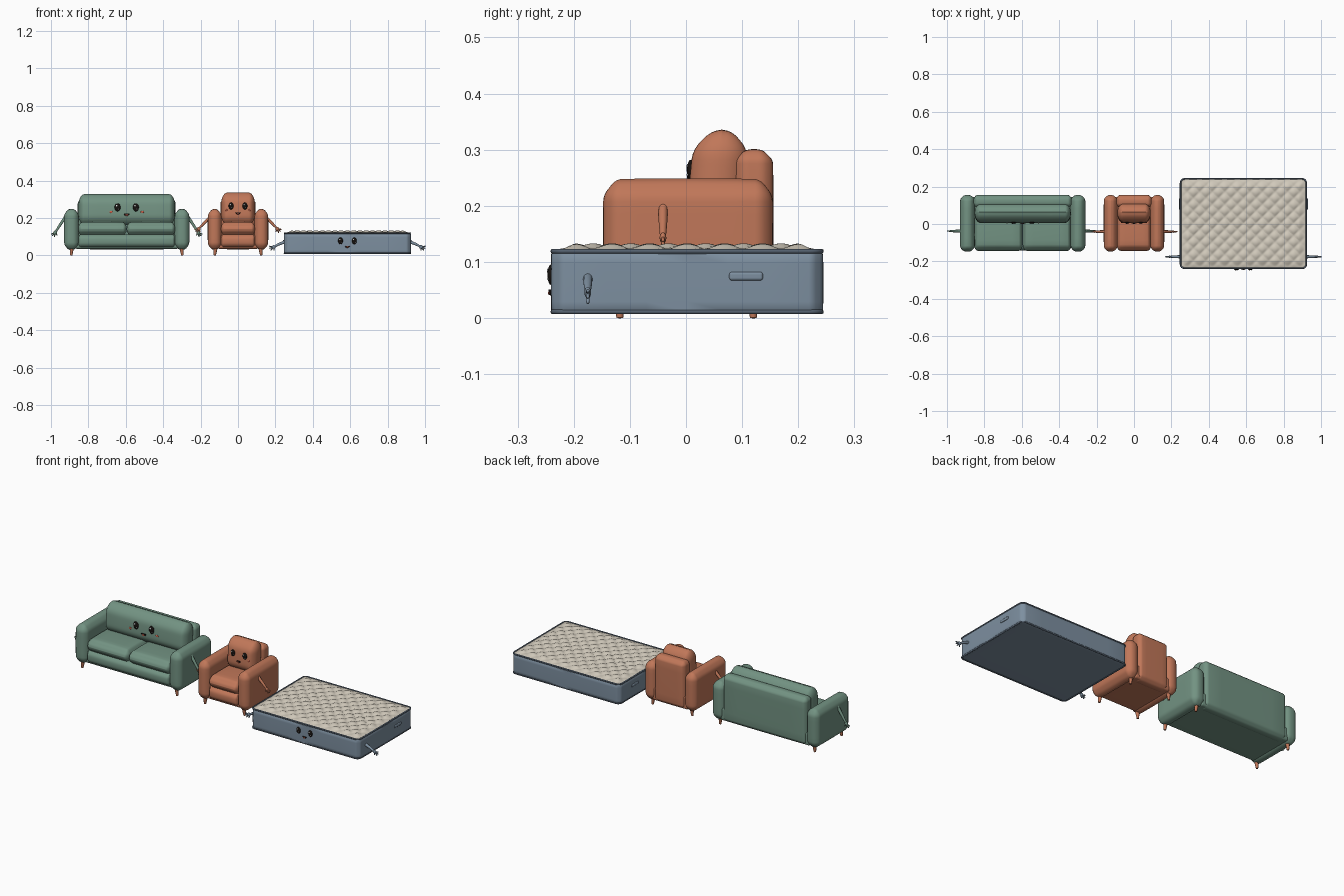
import bpy, bmesh, math
from mathutils import Vector
from mathutils.bvhtree import BVHTree

cube = bpy.data.objects.get("Cube")
if cube:
    bpy.data.objects.remove(cube, do_unlink=True)


def material(name, *rgb):
    m = bpy.data.materials.new(name)
    m.use_nodes = True
    m.diffuse_color = (*rgb, 1)
    m.node_tree.nodes["Principled BSDF"].inputs["Base Color"].default_value = (*rgb, 1)
    return m


GREEN = material("sage green fabric", 0.17, 0.29, 0.225)
ORANGE = material("terracotta fabric", 0.53, 0.185, 0.1)
BLUE = material("slate blue fabric", 0.205, 0.275, 0.35)
PIPING = material("dark blue piping", 0.09, 0.12, 0.16)
CREAM = material("cream quilt", 0.64, 0.59, 0.5)
BLACK = material("black", 0.008, 0.006, 0.005)
WHITE = material("white", 0.9, 0.9, 0.9)
PINK = material("coral", 0.6, 0.12, 0.07)


def finish(name, bm, mat):
    bmesh.ops.recalc_face_normals(bm, faces=bm.faces)
    me = bpy.data.meshes.new(name)
    bm.to_mesh(me)
    bm.free()
    me.materials.append(mat)
    ob = bpy.data.objects.new(name, me)
    bpy.context.collection.objects.link(ob)
    bpy.ops.object.select_all(action="DESELECT")
    ob.select_set(True)
    bpy.context.view_layer.objects.active = ob
    bpy.ops.object.shade_smooth_by_angle(angle=math.radians(50))
    return ob


def soft_box(name, lo, hi, radius, mat, puff=(0, 0, 0), lean=0.0):
    """Box with elliptical rounded edges, swollen faces and a backward lean."""
    bm = bmesh.new()
    bmesh.ops.create_cube(bm, size=2)
    bmesh.ops.subdivide_edges(bm, edges=bm.edges[:], cuts=13, use_grid_fill=True)
    lo, hi = Vector(lo), Vector(hi)
    mid, half = (lo + hi) / 2, (hi - lo) / 2
    for v in bm.verts:
        c, core, out = v.co.copy(), Vector(), Vector()
        rad = [min(radius[a], half[a] * 0.97) for a in range(3)]
        for a in range(3):
            k, s = round(abs(c[a]) * 7), math.copysign(1, c[a])
            core[a] = s * (half[a] - rad[a]) * min(k / 3, 1)
            out[a] = s * math.tan(max(k - 3, 0) / 4 * math.pi / 4)
        out.normalize()
        for a in range(3):
            b, d = c[(a + 1) % 3], c[(a + 2) % 3]
            v.co[a] = mid[a] + core[a] + out[a] * rad[a] + c[a] * puff[a] * (1 - b * b) * (1 - d * d)
        v.co.y += lean * (v.co.z - hi.z)
    return finish(name, bm, mat)


def loft(bm, points, radii, closed=False, sides=10):
    """Round tube through the points."""
    pts = [Vector(p) for p in points]
    n, rings = len(pts), []
    for i, p in enumerate(pts):
        a, b = (pts[i - 1], pts[(i + 1) % n]) if closed else (pts[max(i - 1, 0)], pts[min(i + 1, n - 1)])
        t = (b - a).normalized()
        side = t.cross(Vector((0, 0, 1)) if abs(t.z) < 0.95 else Vector((0, 1, 0))).normalized()
        up = side.cross(t)
        angles = [math.tau * j / sides for j in range(sides)]
        rings.append([bm.verts.new(p + radii[i] * (side * math.cos(w) + up * math.sin(w))) for w in angles])
    for i in range(n if closed else n - 1):
        r, q = rings[i], rings[(i + 1) % n]
        for j in range(sides):
            k = (j + 1) % sides
            bm.faces.new((r[j], r[k], q[k], q[j]))
    if not closed:
        bm.faces.new(rings[0])
        bm.faces.new(rings[-1])


def ball(bm, centre, size):
    made = bmesh.ops.create_uvsphere(bm, u_segments=16, v_segments=10, radius=1)["verts"]
    for v in made:
        v.co = Vector(centre) + Vector([v.co[a] * size[a] for a in range(3)])
    return made


def limbs(owner, cx, y, path, mat):
    """Mirrored pair of thin arms with spread hands; path is (x offset, z)."""
    for side, s in (("left", 1), ("right", -1)):
        bm = bmesh.new()
        pts = [Vector((cx + s * x, y, z)) for x, z in path]
        loft(bm, pts, [0.0085, 0.0075, 0.0055])
        ball(bm, pts[0], (0.009, 0.009, 0.009))
        d = (pts[2] - pts[1]).normalized()
        palm = pts[2] + d * 0.006
        ball(bm, palm, (0.01, 0.006, 0.01))
        for deg in (-65, -22, 8, 36):
            w = math.radians(deg) * s
            f = Vector((d.x * math.cos(w) - d.z * math.sin(w), 0, d.x * math.sin(w) + d.z * math.cos(w)))
            tip = palm + f * (0.017 if deg == -65 else 0.022)
            loft(bm, [palm, tip], [0.004, 0.003], sides=8)
            ball(bm, tip, (0.003, 0.003, 0.003))
        finish(f"{owner}_{side}_limb", bm, mat)


def face(owner, target, cx, z, gap, eye_w, eye_h, drop, cheeks=True):
    """Eyes, highlights, mouth and cheeks resting on the front of the target."""
    tree = BVHTree.FromPolygons([v.co for v in target.data.vertices],
                                [p.vertices[:] for p in target.data.polygons])

    def spot(x, h):
        return tree.ray_cast(Vector((x, -2, h)), Vector((0, 1, 0)))[0]

    eyes, shine, blush, mouth = (bmesh.new() for _ in range(4))
    for s in (-1, 1):
        p = spot(cx + s * gap, z)
        ball(eyes, p, (eye_w, 0.006, eye_h))
        for dx, dz, r in ((-0.3, 0.4, 0.3), (0.35, -0.4, 0.16)):
            ball(shine, p + Vector((eye_w * dx, -0.005, eye_h * dz)), (eye_w * r, 0.002, eye_w * r))
        if cheeks:
            ball(blush, spot(cx + s * gap * 1.7, z - eye_h * 1.1), (eye_w * 0.55, 0.002, eye_w * 0.35))
    p = spot(cx, z - drop)
    for v in ball(mouth, p, (eye_w, 0.004, eye_w * 0.85)):
        v.co.z = min(v.co.z, p.z)
    ball(blush, p + Vector((0, -0.003, -eye_w * 0.5)), (eye_w * 0.5, 0.002, eye_w * 0.26))
    for part, bm, mat in (("eyes", eyes, BLACK), ("eye_highlights", shine, WHITE),
                          ("cheeks_and_tongue", blush, PINK), ("mouth", mouth, BLACK)):
        finish(f"{owner}_{part}", bm, mat)


def seat(owner, cx, half, inner, top, cushions, mat):
    """Upholstered seat: base, rail, cushions, back, arms and legs."""
    x0, x1 = cx - inner, cx + inner
    soft_box(owner + "_base", (x0 - 0.02, -0.125, 0.035), (x1 + 0.02, 0.145, 0.11), (0.012,) * 3, mat)
    soft_box(owner + "_front_rail", (x0, -0.138, 0.042), (x1, -0.06, 0.112), (0.015, 0.025, 0.025), mat, (0, 0.004, 0))
    w = 2 * inner / cushions
    for i in range(cushions):
        soft_box(f"{owner}_seat_cushion_{i + 1}", (x0 + i * w, -0.14, 0.112), (x0 + (i + 1) * w, 0.06, 0.17),
                 (0.02, 0.03, 0.026), mat, (0, 0.004, 0.01))
    soft_box(owner + "_back_frame", (x0 - 0.002, 0.09, 0.036), (x1 + 0.002, 0.152, 0.297),
             (0.02, 0.022, 0.022), mat, (0, 0.004, 0.004))
    back = soft_box(owner + "_back_cushion", (x0 + 0.003, 0.017, 0.165), (x1 - 0.003, 0.11, top - 0.004),
                    (0.03, 0.045, 0.05), mat, (0, 0.004, 0.004), lean=0.08)
    for side, s in (("left", 1), ("right", -1)):
        a, b = sorted((cx + s * (inner - 0.002), cx + s * half))
        soft_box(f"{owner}_{side}_armrest", (a, -0.146, 0.035), (b, 0.153, 0.242),
                 (0.03, 0.03, 0.035), mat, (0.002, 0.002, 0.007))
        for end, y in (("front", -0.118), ("back", 0.12)):
            bm = bmesh.new()
            x = cx + s * (half - 0.04)
            loft(bm, [(x, y, 0.045), (x + s * 0.004, y, 0)], [0.012, 0.006], sides=12)
            finish(f"{owner}_{end}_{side}_leg", bm, ORANGE)
    return back


# Sofa
SX = -0.595
sofa_back = seat("sofa", SX, 0.333, 0.26, 0.328, 2, GREEN)
limbs("sofa", SX, -0.038, [(0.328, 0.205), (0.358, 0.16), (0.379, 0.127)], GREEN)
face("sofa", sofa_back, SX, 0.256, 0.049, 0.016, 0.022, 0.032)

# Armchair
chair_back = seat("armchair", 0, 0.16, 0.092, 0.336, 1, ORANGE)
limbs("armchair", 0, -0.041, [(0.156, 0.196), (0.185, 0.168), (0.205, 0.147)], ORANGE)
face("armchair", chair_back, 0, 0.263, 0.037, 0.013, 0.019, 0.034)

# Mattress body
MX, MY, HX, HY, R = 0.585, 0.002, 0.336, 0.239, 0.022
body = soft_box("mattress_body", (MX - HX, MY - HY, 0.008), (MX + HX, MY + HY, 0.118),
                (R, R, 0.004), BLUE, (0.004, 0.004, 0))
limbs("mattress", MX, -0.175, [(0.334, 0.072), (0.365, 0.06), (0.388, 0.048)], BLUE)
face("mattress", body, MX, 0.077, 0.037, 0.013, 0.018, 0.026, cheeks=False)

# Piping around the top and bottom edges
outline = []
for q in range(4):
    sx, sy = (1, -1, -1, 1)[q], (1, 1, -1, -1)[q]
    for i in range(7):
        w = math.pi / 2 * (q + i / 6)
        outline.append((MX + sx * (HX - R) + R * math.cos(w), MY + sy * (HY - R) + R * math.sin(w)))
for name, z in (("top", 0.119), ("bottom", 0.011)):
    bm = bmesh.new()
    loft(bm, [(x, y, z) for x, y in outline], [0.0045] * len(outline), closed=True)
    finish(f"mattress_{name}_piping", bm, PIPING)

# Quilted top with diamond tufts
bm = bmesh.new()
bmesh.ops.create_grid(bm, x_segments=100, y_segments=72, size=1)
PITCH, corner = 0.067, R - 0.002
for v in bm.verts:
    x, y = v.co.x * (HX - 0.002), v.co.y * (HY - 0.002)
    edge = min(HX - abs(x), HY - abs(y))
    cx, cy = HX - R, HY - R
    if abs(x) > cx and abs(y) > cy:
        off = Vector((abs(x) - cx, abs(y) - cy))
        if off.length > corner:
            off *= corner / off.length
        x, y = math.copysign(cx + off.x, x), math.copysign(cy + off.y, y)
    tuft = abs(math.sin(math.pi * (x + y) / PITCH) * math.sin(math.pi * (x - y) / PITCH)) ** 0.5
    v.co = (MX + x, MY + y, 0.119 + min(edge / 0.04, 1) * (0.003 + 0.011 * tuft))
finish("mattress_quilt", bm, CREAM)

# Side handles
for side, s in (("left", 1), ("right", -1)):
    x = MX + s * (HX + 0.003)
    soft_box(f"mattress_{side}_handle", (x - 0.006, 0.077, 0.067), (x + 0.006, 0.137, 0.082),
             (0.004, 0.005, 0.005), BLUE)
